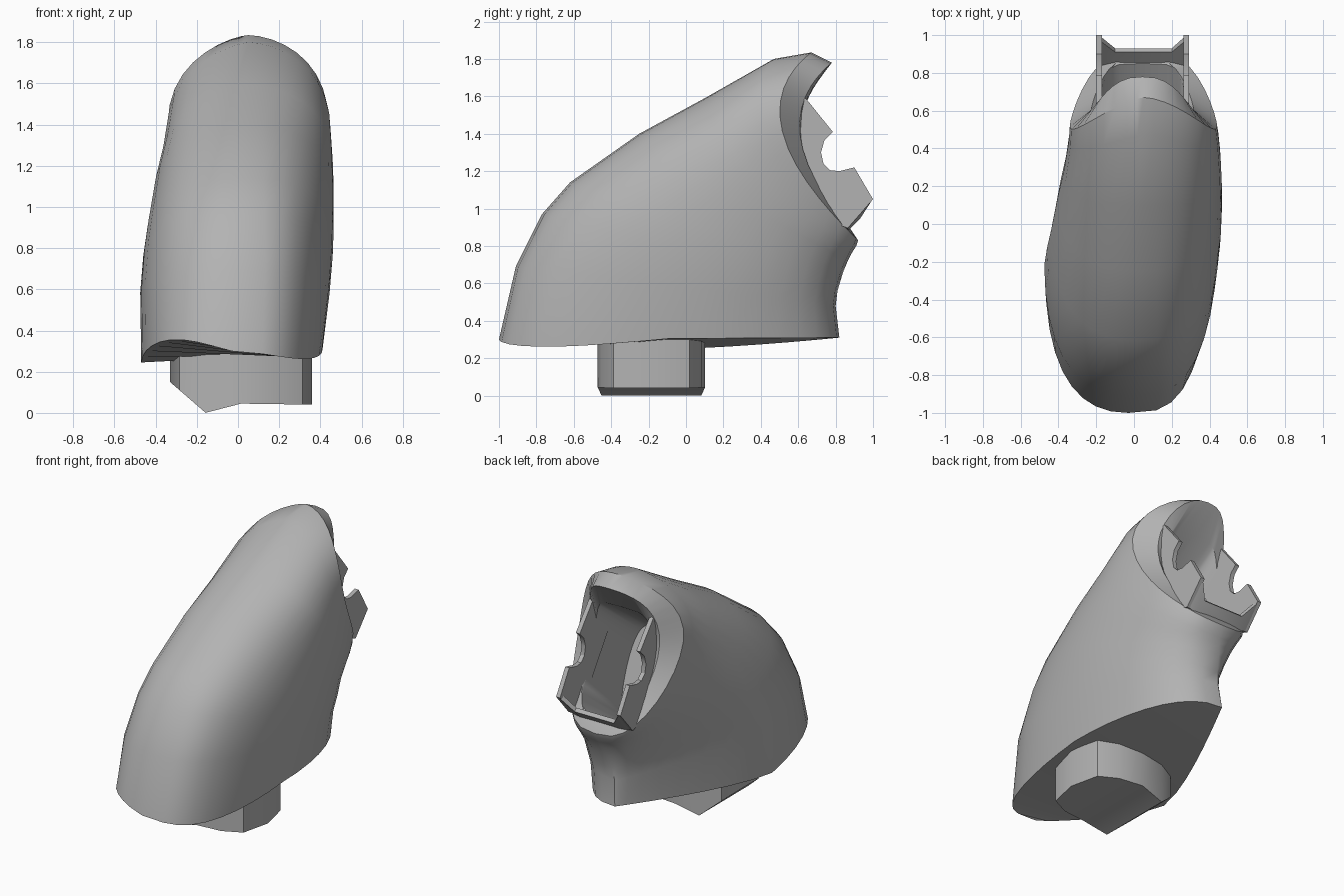
import bpy, bmesh, math

cube = bpy.data.objects.get("Cube")
if cube:
    bpy.data.objects.remove(cube, do_unlink=True)

grey = bpy.data.materials.new("plain_grey")
grey.use_nodes = True
grey.diffuse_color = (0.45, 0.45, 0.45, 1)
grey.node_tree.nodes["Principled BSDF"].inputs["Base Color"].default_value = (0.45, 0.45, 0.45, 1)


def finish(name, bm, angle=30):
    bmesh.ops.recalc_face_normals(bm, faces=bm.faces)
    mesh = bpy.data.meshes.new(name)
    bm.to_mesh(mesh)
    bm.free()
    mesh.materials.append(grey)
    ob = bpy.data.objects.new(name, mesh)
    bpy.context.collection.objects.link(ob)
    bpy.ops.object.select_all(action='DESELECT')
    ob.select_set(True)
    bpy.context.view_layer.objects.active = ob
    bpy.ops.object.shade_smooth_by_angle(angle=math.radians(angle))
    return ob


def bridge(bm, a, b):
    n = len(a)
    for i in range(n):
        j = (i + 1) % n
        bm.faces.new((a[i], a[j], b[j], b[i]))


def strip_cap(bm, ring):
    """Close a ring with strips that run across x."""
    n = len(ring)
    for i in range(n // 2):
        quad = [ring[i], ring[i + 1], ring[-i - 1], ring[-i % n]]
        bm.faces.new(list(dict.fromkeys(quad)))


def spow(v, p):
    return math.copysign(abs(v) ** p, v) if abs(v) > 1e-9 else 0.0


# Shell: tilted rings swept from the lower rim up to the rear opening, then
# over the lip and down into the deep socket.
# front (y, z), rear (y, z), x min, x max, side sag (y, z),
# powers front left, front right, rear, and how far the rear right is cut in
RINGS = [
    ((-1.00, 0.30), (0.82, 0.31), -0.47, 0.41, (0, 0), 0.62, 0.88, 0.8, 1.0),
    ((-0.91, 0.69), (0.80, 0.48), -0.475, 0.445, (0, 0), 0.65, 0.88, 0.8, 0.9),
    ((-0.77, 0.97), (0.81, 0.56), -0.46, 0.46, (0, 0), 0.72, 0.9, 0.8, 0.8),
    ((-0.62, 1.14), (0.84, 0.66), -0.44, 0.465, (-0.04, 0), 0.8, 0.95, 0.8, 0.6),
    ((-0.25, 1.40), (0.865, 0.72), -0.405, 0.465, (-0.10, 0.03), 0.9, 1.05, 0.75, 0.4),
    ((0.10, 1.59), (0.885, 0.76), -0.37, 0.46, (-0.17, 0.05), 1.0, 1.2, 0.7, 0.2),
    ((0.47, 1.80), (0.91, 0.80), -0.345, 0.45, (-0.25, 0.07), 1.15, 1.4, 0.68, 0),
    ((0.67, 1.835), (0.92, 0.83), -0.34, 0.44, (-0.28, 0.08), 1.15, 1.4, 0.68, 0),
    ((0.78, 1.78), (0.88, 0.89), -0.225, 0.315, (-0.22, 0.06), 0.8, 0.8, 0.6, 0),
    ((0.64, 1.60), (0.85, 0.92), -0.185, 0.277, (-0.12, 0.0), 0.35, 0.35, 0.35, 0),
    ((0.15, 1.26), (0.38, 0.62), -0.185, 0.277, (0, 0), 0.35, 0.35, 0.35, 0),
]
N = 36
bm = bmesh.new()
loops = []
for k, (f, r, x0, x1, sag, pl, pr, pb, cut) in enumerate(RINGS):
    ring = []
    for i in range(N):
        t = 2 * math.pi * i / N
        c, s = math.cos(t), math.sin(t)
        m = (1 - c) / 2
        w = spow(s, pb if c < 0 else pl if s > 0 else pr)
        if s < 0 and c < 0:             # flattened diagonal at rear right
            w += cut * (-(1 - (-c) ** 1.4) - w)
        x = (x0 + x1) / 2 + (x1 - x0) / 2 * w
        y = f[0] + (r[0] - f[0]) * m + sag[0] * s * s
        z = f[1] + (r[1] - f[1]) * m + sag[1] * s * s
        if s < 0:                       # right side is widest further forward
            y -= 0.18 * cut * s * s
        if k == 0:                      # twisted lower rim
            front = max(c, 0)
            z -= 0.08 * s * front if s > 0 else 0.16 * s * front + 0.06 * s * s
        ring.append(bm.verts.new((x, y, z)))
    if loops:
        bridge(bm, loops[-1], ring)
    loops.append(ring)
strip_cap(bm, loops[0])
strip_cap(bm, loops[-1])
finish("shell", bm)


# Post under the shell, with a bottom bevelled on the right side
def post_bottom(x):
    pts = [(-0.33, 0.15), (-0.157, 0.0), (0.015, 0.045), (0.36, 0.04)]
    for (xa, za), (xb, zb) in zip(pts, pts[1:]):
        if x <= xb + 1e-6:
            return za + (zb - za) * (x - xa) / (xb - xa)


bm = bmesh.new()
low, high = [], []
for i in range(12):
    t = math.pi * i / 6
    x = 0.015 + 0.345 * math.cos(t)
    y = -0.185 + 0.287 * spow(math.sin(t), 0.5)
    low.append(bm.verts.new((x, y, post_bottom(x))))
    high.append(bm.verts.new((x, y, 0.40)))
bridge(bm, low, high)
bm.faces.new(high)
strip_cap(bm, low)
finish("lower_post", bm)


# Parts of the socket: cross-sections along x, joined and closed at the ends
def loft(name, sections):
    bm = bmesh.new()
    rows = [[bm.verts.new((x, y, z)) for y, z in profile] for x, profile in sections]
    for a, b in zip(rows, rows[1:]):
        bridge(bm, a, b)
    bm.faces.new(rows[0])
    bm.faces.new(rows[-1])
    finish(name, bm)


SIDE = [(0.42, 1.40), (0.50, 1.52), (0.64, 1.59), (0.785, 1.41), (0.74, 1.365),
        (0.722, 1.30), (0.735, 1.24), (0.77, 1.205), (0.82, 1.20), (0.90, 1.22),
        (1.0, 1.05), (0.865, 0.895), (0.72, 0.95)]
loft("socket_side_right", [(-0.20, SIDE), (-0.17, SIDE)])
loft("socket_side_left", [(0.262, SIDE), (0.292, SIDE)])

# Floor lip that rises into the side plates at its ends
LOW = [(0.84, 0.90), (0.865, 0.88), (0.93, 0.945), (0.91, 0.965)]
END = [(0.84, 0.92), (0.865, 0.895), (0.995, 1.045), (0.97, 1.065)]
loft("socket_floor_lip", [(-0.18, END), (-0.10, LOW), (0.20, LOW), (0.272, END)])
